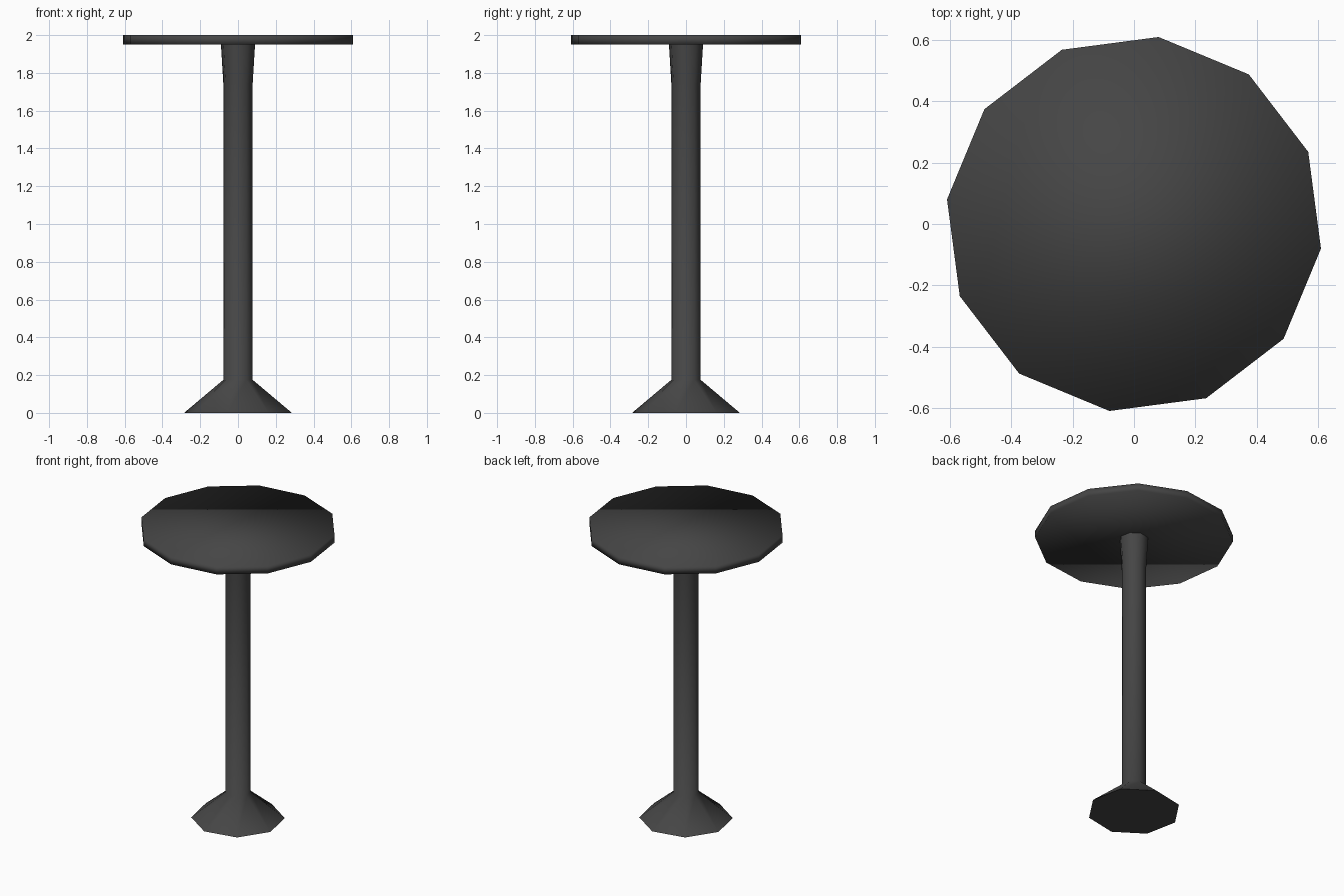
import bpy
import bmesh
from math import cos, sin, tau, radians

cube = bpy.data.objects.get("Cube")
if cube:
    bpy.data.objects.remove(cube, do_unlink=True)

# Single dark paint
paint = bpy.data.materials.new("dark_grey")
paint.use_nodes = True
colour = (0.06, 0.06, 0.06, 1)
paint.diffuse_color = colour
paint.node_tree.nodes["Principled BSDF"].inputs["Base Color"].default_value = colour


def lathe(name, profile, sides, start, flat_caps):
    """Stack polygon rings from (radius, height) pairs and close both ends."""
    bm = bmesh.new()
    angles = [radians(start) + tau * i / sides for i in range(sides)]
    rings = [[bm.verts.new((r * cos(a), r * sin(a), z)) for a in angles]
             for r, z in profile]
    for low, high in zip(rings, rings[1:]):
        for i in range(sides):
            j = (i + 1) % sides
            bm.faces.new((low[i], low[j], high[j], high[i]))
    caps = [bm.faces.new(rings[0][::-1]), bm.faces.new(rings[-1])]
    for face in bm.faces:
        face.smooth = True
    if flat_caps:
        for cap in caps:
            cap.smooth = False
            for edge in cap.edges:
                edge.smooth = False
    mesh = bpy.data.meshes.new(name)
    bm.to_mesh(mesh)
    bm.free()
    mesh.materials.append(paint)
    obj = bpy.data.objects.new(name, mesh)
    bpy.context.collection.objects.link(obj)
    return obj


# Pedestal: wide octagonal foot, slim column, slight flare under the top
lathe("pedestal", [(0.291, 0), (0.079, 0.175), (0.079, 1.74), (0.092, 1.95)],
      8, -11.25, True)

# Twelve-sided top with a softly shaded rim
lathe("table_top", [(0.615, 1.95), (0.615, 2.0)], 12, 22.5, False)
